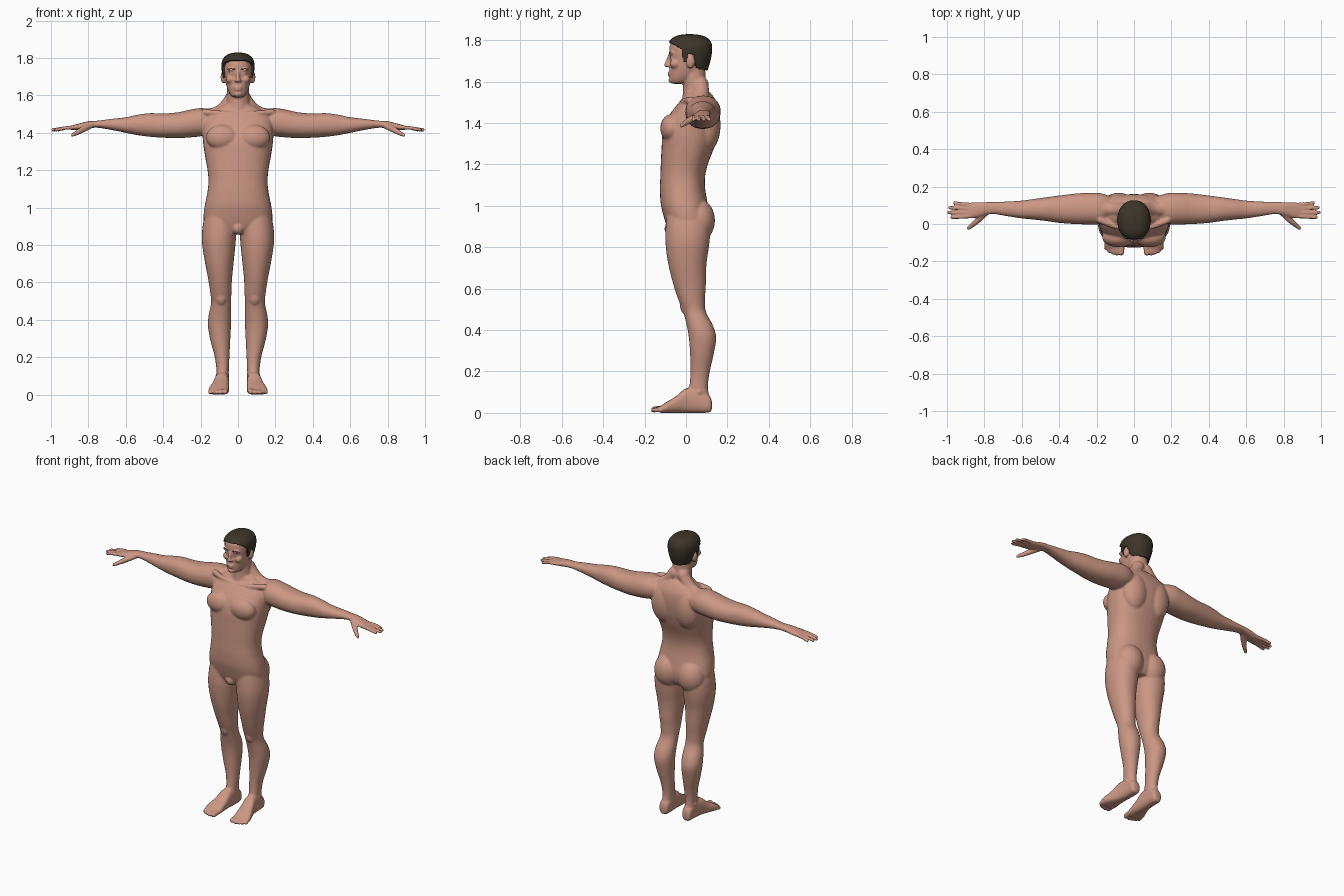
import bpy, bmesh, math
from mathutils import Vector, Matrix


def material(name, rgb):
    m = bpy.data.materials.new(name)
    m.diffuse_color = (*rgb, 1)
    return m


SKIN = material("skin", (0.60, 0.31, 0.23))
HAIR = material("dark_brown_hair", (0.045, 0.035, 0.022))


def resample(rings, sub):
    """Catmull-Rom interpolation between the given rings."""
    p = [Vector(r) for r in rings]
    p = [p[0] * 2 - p[1]] + p + [p[-1] * 2 - p[-2]]
    out = []
    for i in range(1, len(p) - 2):
        a, b, c, d = p[i - 1:i + 3]
        for k in range(sub):
            t = k / sub
            out.append(0.5 * (2 * b + (c - a) * t + (2 * a - 5 * b + 4 * c - d) * t ** 2
                              + (3 * b - a - 3 * c + d) * t ** 3))
    return out + [p[-2]]


def skin_rings(bm, loops):
    """Join rings of points into a closed tube."""
    vs = [[bm.verts.new(p) for p in loop] for loop in loops]
    n = len(vs[0])
    for r0, r1 in zip(vs, vs[1:]):
        for i in range(n):
            j = (i + 1) % n
            bm.faces.new((r0[i], r0[j], r1[j], r1[i]))
    bm.faces.new(vs[0])
    bm.faces.new(vs[-1])


def loft(bm, rings, axis, s=1, n=2.2, seg=36, sub=5):
    """rings: (position on axis, a min, a max, b min, b max), rounded sections."""
    loops = []
    for t, a0, a1, b0, b1 in resample(rings, sub):
        loop = []
        for i in range(seg):
            c, d = math.cos(math.tau * i / seg), math.sin(math.tau * i / seg)
            a = (a0 + a1) / 2 + (a1 - a0) / 2 * math.copysign(abs(c) ** (2 / n), c)
            b = (b0 + b1) / 2 + (b1 - b0) / 2 * math.copysign(abs(d) ** (2 / n), d)
            x, y, z = {"x": (t, a, b), "y": (a, t, b), "z": (a, b, t)}[axis]
            loop.append((x * s, y, z))
        loops.append(loop)
    skin_rings(bm, loops)


def ball(bm, c, r, s=1):
    m = Matrix.Translation((c[0] * s, c[1], c[2])) @ Matrix.Diagonal((*r, 1))
    bmesh.ops.create_uvsphere(bm, u_segments=24, v_segments=16, radius=1, matrix=m)


def tube(bm, pts, s=1):
    """Tapered limb through (x, y, z, radius) points with rounded ends."""
    pts = [(x * s, y, z, r) for x, y, z, r in pts]
    d = (Vector(pts[-1][:3]) - Vector(pts[0][:3])).normalized()
    u = d.orthogonal().normalized()
    v = d.cross(u)
    loops = [[Vector(p[:3]) + p[3] * (u * math.cos(math.tau * i / 16) + v * math.sin(math.tau * i / 16))
              for i in range(16)] for p in resample(pts, 4)]
    skin_rings(bm, loops)
    for p in (pts[0], pts[-1]):
        ball(bm, p[:3], (p[3],) * 3)


def sym(rows):
    return [(z, -r, r, f, b) for z, r, f, b in rows]


def finish(bm, name, mats):
    bmesh.ops.recalc_face_normals(bm, faces=bm.faces)
    me = bpy.data.meshes.new(name)
    bm.to_mesh(me)
    bm.free()
    ob = bpy.data.objects.new(name, me)
    bpy.context.collection.objects.link(ob)
    for m in mats:
        me.materials.append(m)
    bpy.ops.object.select_all(action="DESELECT")
    ob.select_set(True)
    bpy.context.view_layer.objects.active = ob
    return ob


body = bmesh.new()

# torso: (z, half width, front y, back y)
loft(body, sym([(.86, .12, -.07, .09), (.90, .175, -.092, .11), (.95, .184, -.108, .115),
                (1.01, .178, -.122, .105), (1.08, .164, -.126, .093), (1.14, .158, -.124, .092),
                (1.20, .163, -.122, .105), (1.28, .177, -.118, .135), (1.35, .187, -.113, .153),
                (1.42, .19, -.092, .160), (1.48, .18, -.05, .155), (1.52, .13, -.015, .138),
                (1.55, .08, -.005, .115)]), "z", n=2.35)
# neck and head
loft(body, sym([(1.46, .075, -.03, .13), (1.52, .068, -.018, .118), (1.57, .061, -.014, .101),
                (1.62, .059, -.016, .095), (1.68, .057, -.02, .092)]), "z", n=2)
loft(body, sym([(1.59, .022, -.066, -.02), (1.60, .038, -.077, .02), (1.625, .053, -.079, .055),
                (1.66, .064, -.079, .088), (1.70, .071, -.077, .104), (1.74, .076, -.081, .112),
                (1.78, .074, -.077, .112), (1.805, .06, -.055, .095), (1.818, .03, -.02, .055)]), "z")
# nose, lips and chin
tube(body, [(0, -.079, 1.728, .008), (0, -.089, 1.70, .009), (0, -.096, 1.681, .011)])
ball(body, (0, -.078, 1.644), (.025, .011, .006))
ball(body, (0, -.077, 1.632), (.022, .011, .007))
ball(body, (0, -.070, 1.606), (.022, .016, .013))
ball(body, (0, -.07, .89), (.032, .034, .035))

for s in (1, -1):
    # brow, eye, cheek, nostril, ear
    ball(body, (.031, -.068, 1.738), (.028, .015, .010), s)
    ball(body, (.032, -.064, 1.716), (.014, .013, .010), s)
    ball(body, (.041, -.053, 1.686), (.025, .026, .022), s)
    ball(body, (.011, -.085, 1.678), (.009, .012, .008), s)
    ball(body, (.079, .022, 1.698), (.014, .021, .034), s)
    # chest, shoulder blade, trapezius, collarbone, buttock
    ball(body, (.083, -.07, 1.375), (.088, .054, .068), s)
    ball(body, (.082, .10, 1.39), (.088, .067, .13), s)
    tube(body, [(.03, .07, 1.585, .040), (.10, .077, 1.508, .038), (.20, .085, 1.487, .046)], s)
    tube(body, [(.02, -.018, 1.50, .013), (.10, -.012, 1.505, .014), (.18, .02, 1.51, .018)], s)
    ball(body, (.085, .058, .93), (.088, .082, .105), s)

    # arm: (x, back-front extents, height extents)
    loft(body, [(.10, .03, .14, 1.41, 1.50), (.18, .0, .165, 1.385, 1.531), (.25, -.002, .166, 1.376, 1.525),
                (.32, .0, .162, 1.372, 1.510), (.40, .006, .152, 1.374, 1.503), (.47, .016, .143, 1.379, 1.505),
                (.54, .024, .133, 1.388, 1.496), (.60, .030, .125, 1.400, 1.483), (.68, .042, .120, 1.416, 1.474),
                (.75, .053, .118, 1.427, 1.465), (.80, .047, .117, 1.424, 1.462), (.85, .032, .116, 1.417, 1.450),
                (.885, .030, .113, 1.415, 1.440), (.90, .036, .108, 1.418, 1.434)], "x", s)
    # fingers and thumb
    for y0, y1, tip in ((.102, .113, .960), (.081, .088, .985), (.060, .062, .991), (.041, .035, .974)):
        tube(body, [(.865, y0, 1.430, .0110), (.92, (y0 + y1) / 2, 1.426, .0102), (tip, y1, 1.416, .0092)], s)
    tube(body, [(.79, .062, 1.437, .016), (.835, .020, 1.415, .016), (.862, -.004, 1.400, .013),
                (.885, -.022, 1.388, .010)], s)

    # leg: (z, inner x, outer x, front y, back y)
    loft(body, [(.98, .02, .172, -.09, .09), (.90, .010, .189, -.098, .115), (.82, .012, .193, -.099, .113),
                (.72, .022, .179, -.086, .099), (.62, .032, .160, -.061, .096), (.55, .035, .149, -.038, .092),
                (.49, .037, .144, -.014, .096), (.42, .036, .158, .004, .131), (.36, .038, .160, .014, .146),
                (.28, .042, .145, .020, .133), (.20, .046, .124, .022, .115), (.13, .049, .115, .016, .106),
                (.08, .051, .114, .0, .112), (.05, .054, .112, .01, .112)], "z", s, n=2.1)
    # kneecap and ankle bones
    ball(body, (.09, .012, .52), (.036, .042, .05), s)
    ball(body, (.083, .062, .10), (.038, .022, .022), s)
    # foot: (y, inner x, outer x, bottom z, top z)
    loft(body, [(.125, .066, .100, .016, .055), (.112, .052, .113, .002, .085), (.06, .048, .117, 0, .115),
                (.0, .048, .126, 0, .118), (-.045, .048, .140, 0, .083), (-.09, .048, .156, 0, .055),
                (-.12, .051, .158, 0, .036), (-.132, .058, .150, .005, .028)], "y", s, n=2.6)
    # toes
    for x, tip, r in ((.066, -.155, .015), (.091, -.159, .0115), (.112, -.153, .011),
                      (.131, -.144, .0105), (.148, -.130, .010)):
        tube(body, [(x - .004, -.10, .022, r), (x, tip + .02, .019, r), (x + .002, tip, r + .001, r)], s)

# fuse everything into one smooth skin
ob = finish(body, "body", [SKIN, HAIR])
rm = ob.modifiers.new("fuse", "REMESH")
rm.mode = "VOXEL"
rm.voxel_size = 0.0057
rm.use_smooth_shade = True
sm = ob.modifiers.new("soften", "SMOOTH")
sm.factor = 0.5
sm.iterations = 4
bpy.ops.object.convert(target="MESH")
for f in ob.data.polygons:
    x, y, z = f.center
    brow = y < -.04 and .014 < abs(x) < .052 and abs(z - 1.742 + 3 * (abs(x) - .033) ** 2) < .0035
    f.material_index = 1 if brow else 0
    f.use_smooth = True

# short hair: cap over the skull, trimmed along the hairline
HAIRLINE = [(-.2, 1.792), (-.07, 1.787), (-.045, 1.772), (-.022, 1.757), (-.012, 1.695), (.006, 1.69),
            (.012, 1.735), (.038, 1.73), (.05, 1.665), (.2, 1.64)]


def hairline(y):
    for (y0, z0), (y1, z1) in zip(HAIRLINE, HAIRLINE[1:]):
        if y <= y1:
            return z0 + (z1 - z0) * (y - y0) / (y1 - y0)
    return HAIRLINE[-1][1]


cap = bmesh.new()
loft(cap, sym([(1.63, .058, -.07, .096), (1.66, .070, -.078, .106), (1.70, .081, -.083, .118),
               (1.74, .088, -.086, .125), (1.78, .086, -.086, .125), (1.808, .070, -.070, .108),
               (1.824, .043, -.038, .075), (1.83, .008, .005, .030)]), "z", seg=72, sub=7)
bmesh.ops.recalc_face_normals(cap, faces=cap.faces)
trim = [f for f in cap.faces if f.calc_center_median().z < hairline(f.calc_center_median().y)]
bmesh.ops.delete(cap, geom=trim, context="FACES")
hair = finish(cap, "hair", [HAIR])
so = hair.modifiers.new("thickness", "SOLIDIFY")
so.thickness = 0.014
so.offset = -1
bpy.ops.object.convert(target="MESH")
bpy.ops.object.shade_smooth_by_angle(angle=math.radians(50))
